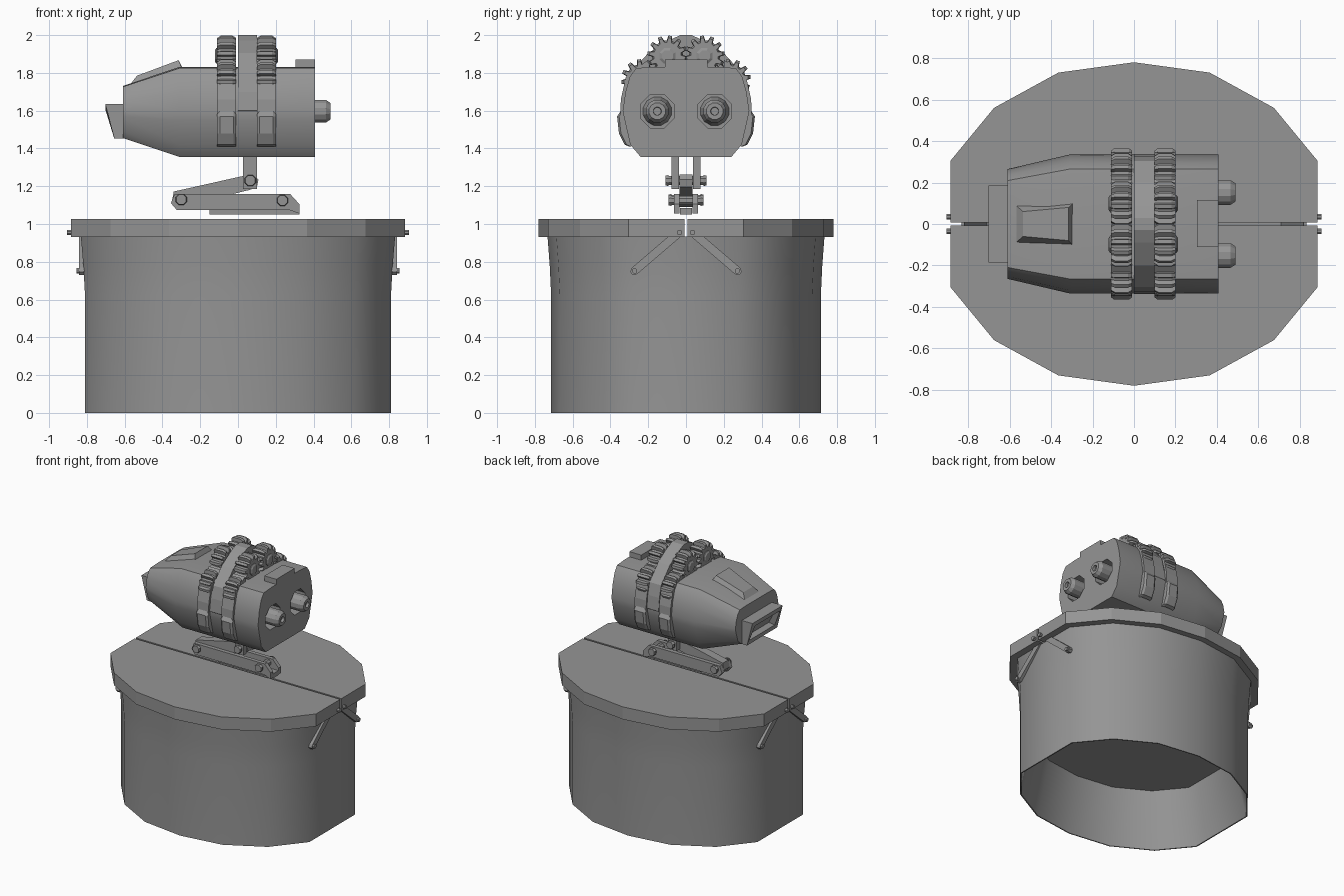
import bpy, bmesh, math
from mathutils import Vector

cube = bpy.data.objects.get("Cube")
if cube:
    bpy.data.objects.remove(cube)

grey = bpy.data.materials.new("plain_grey")
COLOUR = (0.3, 0.3, 0.3, 1)
grey.use_nodes = True
grey.diffuse_color = COLOUR
grey.node_tree.nodes["Principled BSDF"].inputs["Base Color"].default_value = COLOUR


def loft(name, rings, smooth=None):
    """Closed skin through rings of equal length, capped at both ends."""
    bm = bmesh.new()
    rows = [[bm.verts.new(p) for p in ring] for ring in rings]
    n = len(rows[0])
    for a, b in zip(rows, rows[1:]):
        for i in range(n):
            j = (i + 1) % n
            bm.faces.new((a[i], a[j], b[j], b[i]))
    bm.faces.new(rows[0])
    bm.faces.new(rows[-1])
    bmesh.ops.recalc_face_normals(bm, faces=bm.faces)
    mesh = bpy.data.meshes.new(name)
    bm.to_mesh(mesh)
    bm.free()
    mesh.materials.append(grey)
    ob = bpy.data.objects.new(name, mesh)
    bpy.context.collection.objects.link(ob)
    if smooth:
        select(ob)
        bpy.ops.object.shade_smooth_by_angle(angle=math.radians(smooth))
    return ob


def select(ob):
    bpy.ops.object.select_all(action="DESELECT")
    ob.select_set(True)
    bpy.context.view_layer.objects.active = ob


def place(axis, p, d):
    """Put a 2D point on the plane at distance d along the axis."""
    u, v = p
    return {"x": (d, u, v), "y": (u, d, v), "z": (u, v, d)}[axis]


def prism(name, outline, axis, a, b):
    return loft(name, [[place(axis, p, d) for p in outline] for d in (a, b)])


def circle(centre, r, n=8):
    return [(centre[0] + r * math.cos(math.tau * (i + .5) / n),
             centre[1] + r * math.sin(math.tau * (i + .5) / n)) for i in range(n)]


def turned(name, axis, centre, profile, n=8):
    """Stack of (distance, radius) rings about an axis."""
    return loft(name, [[place(axis, p, d) for p in circle(centre, r, n)] for d, r in profile])


def box(name, x0, x1, y0, y1, z0, z1):
    return prism(name, [(x0, y0), (x1, y0), (x1, y1), (x0, y1)], "z", z0, z1)


def mirrored(half):
    return half + [(-u, v) for u, v in reversed(half)]


# Tub: open underneath, with a raised sunken floor
quarter = [(.885, .305), (.675, .56), (.365, .73)]
arc = quarter + [(0, .78)] + [(-x, y) for x, y in reversed(quarter)]
plan = arc + [(-x, -y) for x, y in arc]
stack = [(.43, .8), (0, .905), (0, .915), (.62, .915), (.78, .925), (.935, .94), (.935, .925), (.45, .8)]
loft("tub", [[(x * k, y * k, z) for x, y in plan] for z, k in stack], 60)

# Two lid halves with a thin gap
for side, label in ((1, "back"), (-1, "front")):
    half = [(.885, .007)] + arc + [(-.885, .007)]
    prism(label + "_lid", [(x, y * side) for x, y in half], "z", .93, 1.027)

# Lid struts at each end
for sx, end in ((1, "left"), (-1, "right")):
    for sy, label in ((1, "back"), (-1, "front")):
        tag = f"{end}_{label}_"
        top, low = Vector((.035 * sy, .955)), Vector((.272 * sy, .752))
        along = (low - top).normalized()
        across = Vector((-along.y, along.x)) * .022
        tip = low + along * .022
        prism(tag + "strut", [top + across, low + across, tip + across * .5,
                              tip - across * .5, low - across, top - across],
              "x", .815 * sx, .842 * sx)
        turned(tag + "strut_bolt", "x", low, [(.74 * sx, .015), (.855 * sx, .015)])
        turned(tag + "lid_bolt", "x", top, [(.85 * sx, .015), (.905 * sx, .015)])

# Folding stand: base, paired lower arms, middle upper arm, neck posts
box("stand_base", -.15, .325, -.033, .033, 1.05, 1.085)
lower = [(-.325, 1.075), (-.355, 1.11), (-.335, 1.16), (.275, 1.16), (.325, 1.105), (.325, 1.055), (.27, 1.075)]
upper = [(-.33, 1.09), (-.35, 1.12), (-.34, 1.172), (.03, 1.255), (.085, 1.262),
         (.108, 1.235), (.1, 1.195), (.06, 1.18), (-.27, 1.1)]
prism("upper_arm", upper, "y", -.034, .034)
for s, label in ((1, "back"), (-1, "front")):
    prism(label + "_lower_arm", lower, "y", .034 * s, .064 * s)
    box(label + "_neck_post", .027, .1, .038 * s, .077 * s, 1.185, 1.38)
for label, c, w in (("neck", (.065, 1.23), .108), ("elbow", (-.3, 1.13), .092), ("base", (.235, 1.125), .092)):
    turned(label + "_pin", "y", c, [(-w, .026), (w, .026)])
    for s in (1, -1):
        turned(label + "_pin_head", "y", c, [(s * (w - .015), .032), (s * w, .028)])

# Turret body with tapered nose
section = mirrored([(.24, 1.355), (.295, 1.42), (.325, 1.55), (.335, 1.6), (.32, 1.7),
                    (.297, 1.78), (.265, 1.825), (.17, 1.832)])
nose = [(y * .79, 1.455 + (z - 1.355) * .577) for y, z in section]
body = loft("turret_body", [[(x, y, z) for y, z in s] for x, s in
                            ((-.61, nose), (-.31, section), (.407, section))], 32)

# Octagonal sockets and rear barrels
for s, label in ((1, "back"), (-1, "front")):
    c = (.152 * s, 1.597)
    cutter = turned("socket_cutter", "x", c, [(.3, .097), (.5, .097)])
    cutter.hide_render = True
    cut = body.modifiers.new("socket", "BOOLEAN")
    cut.operation, cut.object, cut.solver = "DIFFERENCE", cutter, "EXACT"
    select(body)
    bpy.ops.object.modifier_apply(modifier=cut.name)
    bpy.data.objects.remove(cutter)
    turned(label + "_barrel", "x", c, [(.29, .08), (.36, .062), (.465, .062), (.49, .045),
                                       (.49, .022), (.47, .02)], 12)

# Nose mouth with recessed opening
def mouth_ring(inset, depth):
    return [(-.702 + depth, s * (.185 - inset), 1.635 - inset) for s in (1, -1)] + \
           [(-.655 + depth, s * (.185 - inset), 1.452 + inset) for s in (-1, 1)]

back_ring = [(-.6, y, z) for _, y, z in mouth_ring(0, 0)]
loft("nose_mouth", [back_ring, mouth_ring(0, 0), mouth_ring(.03, 0), mouth_ring(.045, .04)])

# Roof hood and rear roof block
hood = [[(-.57, .09, 1.74), (-.57, -.09, 1.74), (-.29, -.11, 1.81), (-.285, .11, 1.81)],
        [(-.535, .06, 1.785), (-.535, -.06, 1.785), (-.315, -.08, 1.867), (-.315, .08, 1.867)]]
loft("roof_hood", hood)
box("roof_block", .305, .407, -.11, .115, 1.8, 1.872)

# Centre band arching over the body
band = mirrored([(.3, 1.55), (.338, 1.6), (.327, 1.7), (.305, 1.79), (.2, 1.905), (.09, 1.972), (.03, 2)])
prism("centre_band", band, "x", 0, .1)


# Gear trains with side straps and tabs
def gear(name, x, centre, r, turn, teeth=12):
    pts = []
    for i in range(teeth):
        for off, rad in ((-.34, .76), (-.17, 1), (.17, 1), (.34, .76)):
            a = math.tau * (i + off + turn) / teeth
            pts.append((rad * math.cos(a), rad * math.sin(a)))
    loft(name, [[(x + d, centre[0] + u * r * k, centre[1] + v * r * k) for u, v in pts]
                for d, k in ((-.05, .88), (-.03, 1), (.03, 1), (.05, .88))])


tab = [(.3, 1.41), (.325, 1.42), (.355, 1.48), (.365, 1.57), (.345, 1.6), (.3, 1.6)]
strap = [(.3, 1.57), (.347, 1.58), (.345, 1.66), (.318, 1.78), (.2, 1.87), (.2, 1.75)]
for x, out, end in ((-.06, -1, "nose"), (.15, 1, "rear")):
    for s, label in ((1, "back"), (-1, "front")):
        tag = f"{end}_{label}_"
        prism(tag + "strap", [(y * s, z) for y, z in strap], "x", x - .05, x + .05)
        loft(tag + "tab", [[(x + d, y * s * k, z) for y, z in tab] for d, k in
                           ((-.05, .97), (-.035, 1), (.035, 1), (.05, .97))])
        gear(tag + "upper_gear", x, (.098 * s, 1.89), .108, .25 * s)
        gear(tag + "lower_gear", x, (.235 * s, 1.765), .108, .25)
        turned(tag + "gear_hub", "x", (.098 * s, 1.89),
               [(x, .045), (x + .055 * out, .045), (x + .063 * out, .032), (x + .063 * out, .012)])
